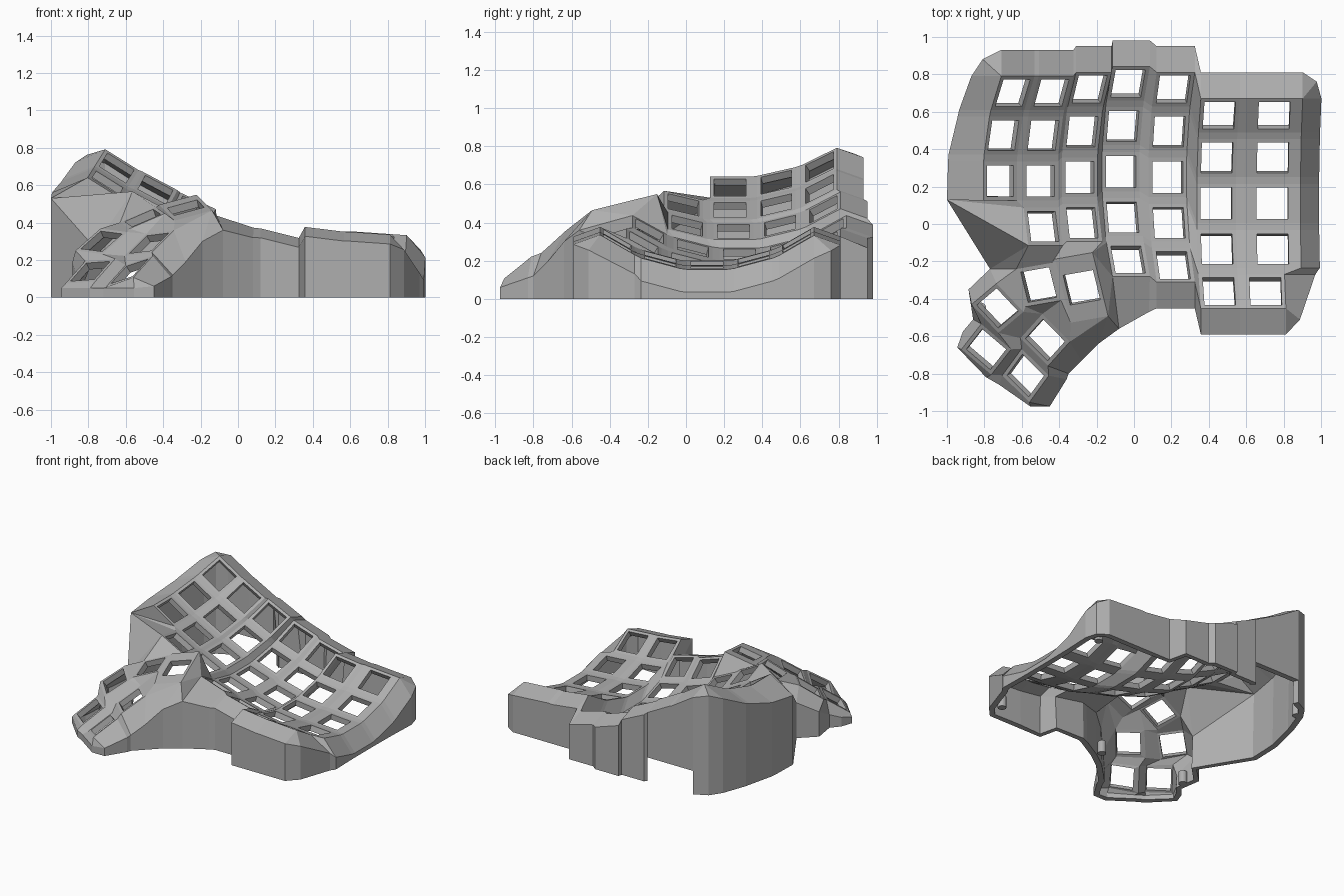
import bpy, bmesh
from math import radians, sin, cos
from mathutils import Matrix, Vector, Euler

cube = bpy.data.objects.get("Cube")
if cube:
    bpy.data.objects.remove(cube)

grey = bpy.data.materials.new("matte grey")
grey.use_nodes = True
grey.diffuse_color = (0.43, 0.43, 0.43, 1)
grey.node_tree.nodes["Principled BSDF"].inputs["Base Color"].default_value = (0.43, 0.43, 0.43, 1)

HOLE, HALF, RADIUS, THICK = 0.084, 0.105, 0.94, 0.042
SIGNS = {"TL": (-1, 1), "TR": (1, 1), "BR": (1, -1), "BL": (-1, -1)}

# Key sockets: finger columns lie on tilted arcs
keys = {}
columns = {  # centre of middle row, tilt, number of rows
    "A": ((-.715, .23, .585), 32, 3), "B": ((-.50, .23, .465), 28, 4),
    "C": ((-.29, .25, .355), 25, 4), "D": ((-.07, .28, .235), 18, 5),
    "E": ((.18, .25, .17), 14, 5), "F": ((.44, .11, .187), 7, 5),
    "G": ((.74, .11, .165), 4, 5)}
for name, (base, tilt, rows) in columns.items():
    tilt_m = Matrix.Rotation(radians(tilt), 4, "Y")
    for row in range(rows):
        a = radians(15 * (2 - row))
        arc = Vector((0, RADIUS * sin(a), RADIUS * (1 - cos(a))))
        wide = HALF
        place = Vector(base)
        if name == "G":
            wide = 0.15
            if row == 4:
                wide = HALF
                place.x -= 0.045
        mat = Matrix.Translation(place) @ tilt_m @ Matrix.Translation(arc) @ Matrix.Rotation(a, 4, "X")
        keys[name + str(row)] = (mat, wide, HALF)

# Thumb sockets: centre, rotation and half height
thumbs = {
    "t1": ((-.28, -.34, .48), (14, -15, 10), .18),
    "t2": ((-.51, -.325, .425), (10, -23, 10), HALF),
    "t3": ((-.73, -.45, .30), (6, -34, 40), HALF),
    "t4": ((-.475, -.62, .29), (-6, -34, 48), HALF),
    "t5": ((-.79, -.67, .14), (-4, -35, 52), HALF),
    "t6": ((-.58, -.81, .14), (-16, -33, 54), HALF)}
for name, (pos, rot, tall) in thumbs.items():
    mat = Matrix.Translation(pos) @ Euler([radians(r) for r in rot]).to_matrix().to_4x4()
    keys[name] = (mat, HALF, tall)

bm = bmesh.new()


def face(points):
    """Add a polygon, dropping repeated points."""
    keep = []
    for p in points:
        if all((p - q).length > 1e-4 for q in keep):
            keep.append(p)
    if len(keep) > 2:
        bm.faces.new([bm.verts.new(p) for p in keep])


def corner(key, which, half=None):
    mat, wide, tall = keys[key]
    sx, sy = SIGNS[which]
    return mat @ Vector((sx * (half or wide), sy * (half or tall), 0))


def at(ref):
    """Corner point from text such as 'A0.TL'."""
    return corner(*ref.split("."))


def patch(text):
    face([at(r) for r in text.split()])


# Socket frames
order = ["TL", "TR", "BR", "BL"]
for key in keys:
    for i in range(4):
        a, b = order[i], order[(i + 1) % 4]
        face([corner(key, a), corner(key, b), corner(key, b, HOLE), corner(key, a, HOLE)])

# Webs between the finger sockets
names = "ABCDEFG"
for i, c in enumerate(names):
    n = names[i + 1] if i < 6 else "-"
    for r in range(5):
        here, below, right, diag = c + str(r), c + str(r + 1), n + str(r), n + str(r + 1)
        if here in keys and below in keys:
            patch(f"{here}.BL {here}.BR {below}.TR {below}.TL")
        if here in keys and right in keys:
            patch(f"{here}.TR {right}.TL {right}.BL {here}.BR")
        if all(k in keys for k in (here, below, right, diag)):
            patch(f"{here}.BR {right}.BL {diag}.TL {below}.TR")

# Webs around the thumb cluster
for text in ("A2.BR B2.BL B3.TL", "C3.BR D3.BL D4.TL",
             "B3.BL B3.BR t2.TR t2.TL", "B3.BR C3.BL t1.TL t2.TR",
             "C3.BL C3.BR t1.TR t1.TL", "C3.BR D4.TL t1.TR", "D4.TL D4.BL t1.TR",
             "t1.TR D4.BL t1.BR", "t2.TR t1.TL t1.BL t2.BR",
             "t2.BL t2.BR t4.TR", "t2.BR t1.BL t4.BR t4.TR", "t1.BL t1.BR t4.BR",
             "t3.TR t2.TL t2.BL t3.BR", "t3.BR t2.BL t4.TR",
             "t3.BL t3.BR t4.TR t4.TL", "t5.TR t3.TL t3.BL t5.BR",
             "t6.TR t4.TL t4.BL t6.BR", "t5.BL t5.BR t6.TR t6.TL",
             "t5.BR t3.BL t4.TL t6.TR"):
    patch(text)

# Perimeter: plate corner, rim point, floor height
rim = []


def step(ref, offset, floor=0):
    rim.append((at(ref), at(ref) + Vector(offset), floor))


def pin(ref, *point):
    rim.append((at(ref), Vector(point), 0))


BACK, FRONT, RIGHT = (0, .14, -.05), (0, -.14, -.05), (.1, 0, -.12)
for c in names:                       # back wall, with a port opening
    for side in ("TL", "TR"):
        if c + side == "ATL":
            step("A0.TL", BACK)
        step(f"{c}0.{side}", BACK, .18 if c in "AB" else 0)
        if c + side == "BTR":
            step("B0.TR", BACK)
step("G0.TR", (.075, .09, -.08))
for r in range(4):                    # right wall
    step(f"G{r}.TR", RIGHT)
    step(f"G{r}.BR", RIGHT)
step("G4.TR", (.165, 0, -.10))
step("G4.BR", (.075, -.06, -.08))
for c in "GFE":                       # front wall
    step(f"{c}4.BR", FRONT)
    step(f"{c}4.BL", FRONT)
pin("D4.BR", .08, -.47, .32)
pin("D4.BL", -.08, -.56, .36)
pin("t1.BR", -.08, -.56, .36)
pin("t1.BR", -.19, -.64, .30)
pin("t4.BR", -.28, -.73, .19)
pin("t4.BL", -.35, -.80, .12)
pin("t6.BR", -.36, -.83, .11)
pin("t6.BL", -.45, -.975, .06)
pin("t6.BL", -.555, -.975, .05)
pin("t6.TL", -.72, -.86, .05)
pin("t5.BL", -.79, -.82, .05)
pin("t5.TL", -.945, -.66, .05)
pin("t5.TL", -.915, -.575, .07)
pin("t5.TR", -.86, -.51, .10)
pin("t3.TL", -.885, -.35, .19)
pin("t3.TR", -.77, -.24, .27)
pin("t2.TL", -.77, -.24, .27)
pin("B3.BL", -.77, -.24, .27)
pin("B3.BL", -1, .13, .53)
pin("B3.TL", -1, .13, .53)
pin("A2.BR", -1, .13, .53)
pin("A2.BL", -1, .13, .53)            # left wall
step("A2.TL", (-.19, 0, -.08))
step("A1.BL", (-.19, 0, -.08))
step("A1.TL", (-.17, 0, -.07))
step("A0.BL", (-.17, 0, -.07))
step("A0.TL", (-.16, 0, -.07))
step("A0.TL", (-.10, .09, -.03))

for (p, q, f), (p2, q2, f2) in zip(rim, rim[1:] + rim[:1]):
    face([p, p2, q2, q])
    if (q - q2).length > 1e-4:
        face([q, q2, Vector((q2.x, q2.y, f2)), Vector((q.x, q.y, f))])

bmesh.ops.remove_doubles(bm, verts=bm.verts, dist=1e-4)
bmesh.ops.recalc_face_normals(bm, faces=bm.faces)
if sum(f.normal.z * f.calc_area() for f in bm.faces) < 0:
    bmesh.ops.reverse_faces(bm, faces=bm.faces)

mesh = bpy.data.meshes.new("keyboard_case")
bm.to_mesh(mesh)
bm.free()
mesh.materials.append(grey)
case = bpy.data.objects.new("keyboard_case", mesh)
bpy.context.collection.objects.link(case)
shell = case.modifiers.new("shell", "SOLIDIFY")
shell.thickness = THICK
shell.offset = -1

# Screw posts inside the corners
for i, (x, y) in enumerate([(.9, .69), (.82, -.45), (-.12, -.49), (-.82, -.45), (-.82, .78)]):
    bpy.ops.mesh.primitive_cylinder_add(vertices=20, radius=.03, depth=.09, location=(x, y, .045))
    post = bpy.context.object
    post.name = f"screw_post_{i + 1}"
    post.data.materials.append(grey)
